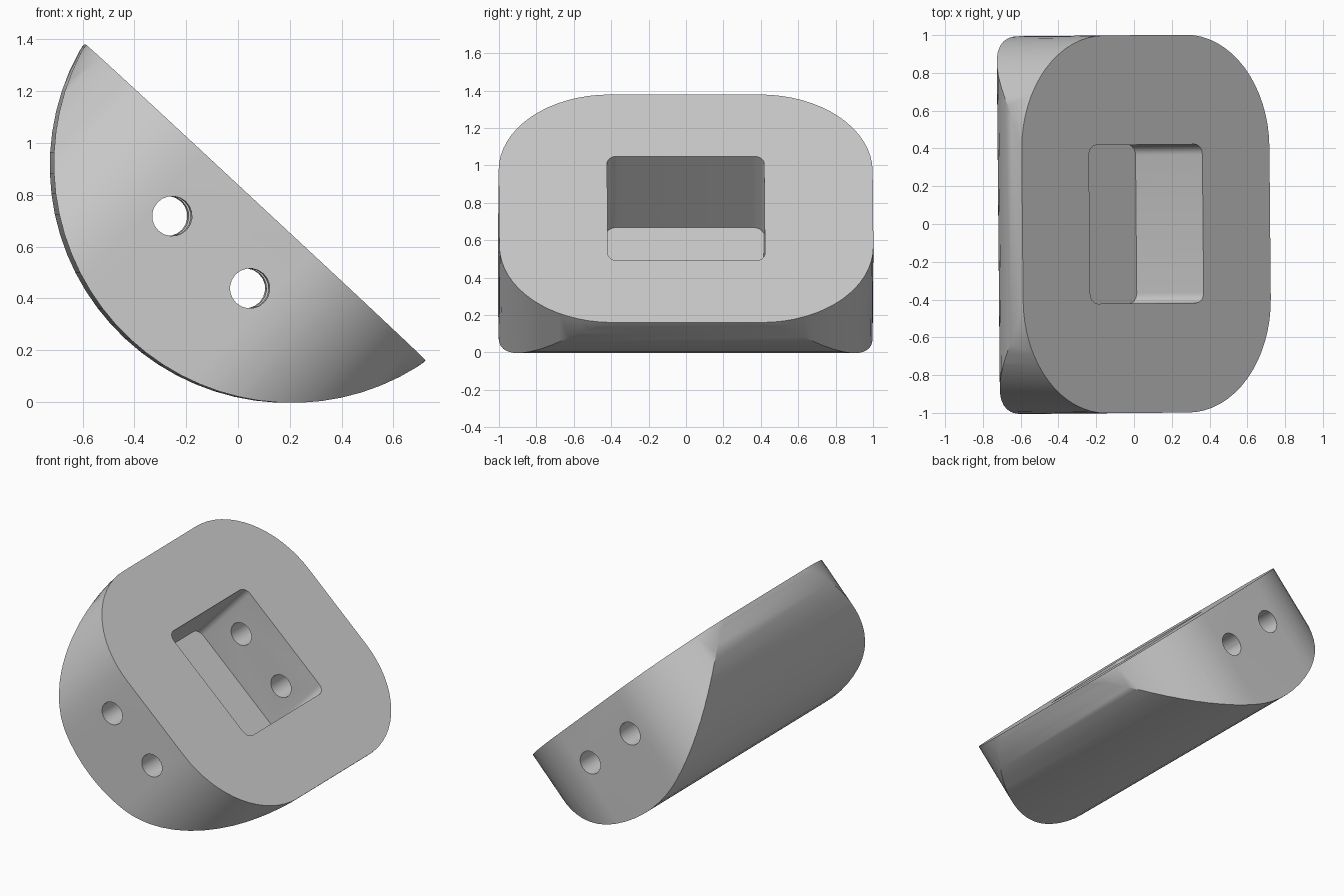
import bpy, bmesh, math

cube = bpy.data.objects.get("Cube")
if cube:
    bpy.data.objects.remove(cube, do_unlink=True)

grey = bpy.data.materials.new("plain grey")
grey.use_nodes = True
colour = (0.6, 0.6, 0.6, 1)
grey.diffuse_color = colour
grey.node_tree.nodes["Principled BSDF"].inputs["Base Color"].default_value = colour


def rounded_rect(half_x, half_y, radius, steps):
    points = []
    for k, (sx, sy) in enumerate([(1, 1), (-1, 1), (-1, -1), (1, -1)]):
        for i in range(steps + 1):
            a = math.pi / 2 * (k + i / steps)
            points.append((sx * (half_x - radius) + radius * math.cos(a),
                           sy * (half_y - radius) + radius * math.sin(a)))
    return points


def circle(cx, cy, radius, steps):
    return [(cx + radius * math.cos(math.tau * i / steps),
             cy + radius * math.sin(math.tau * i / steps)) for i in range(steps)]


def prism(name, outline, low, high, along_y=False):
    """Extrude an outline along local z, or along y when the outline is (x, z)."""
    bm = bmesh.new()
    place = (lambda a, b, c: (a, c, b)) if along_y else (lambda a, b, c: (a, b, c))
    face = bm.faces.new([bm.verts.new(place(a, b, low)) for a, b in outline])
    grown = bmesh.ops.extrude_face_region(bm, geom=[face])["geom"]
    bmesh.ops.translate(bm, vec=place(0, 0, high - low),
                        verts=[v for v in grown if isinstance(v, bmesh.types.BMVert)])
    bmesh.ops.recalc_face_normals(bm, faces=bm.faces)
    mesh = bpy.data.meshes.new(name)
    bm.to_mesh(mesh)
    bm.free()
    mesh.materials.append(grey)
    obj = bpy.data.objects.new(name, mesh)
    bpy.context.collection.objects.link(obj)
    return obj


def combine(target, cutter, operation):
    mod = target.modifiers.new(operation, "BOOLEAN")
    mod.object, mod.operation, mod.solver = cutter, operation, "EXACT"
    bpy.context.view_layer.objects.active = target
    bpy.ops.object.modifier_apply(modifier=mod.name)
    bpy.data.objects.remove(cutter, do_unlink=True)


# Body: rounded block trimmed by a round underside
body = prism("half_round_body", rounded_rect(0.895, 1, 0.6, 16), -0.9, 0)
combine(body, prism("round_underside", circle(0, 0.2, 0.92, 72), -1.2, 1.2, True), "INTERSECT")

# Pocket sunk into the flat face
combine(body, prism("pocket", rounded_rect(0.41, 0.42, 0.055, 6), -0.52, 0.2), "DIFFERENCE")

# Two cross holes through both side walls
for x in (-0.205, 0.205):
    combine(body, prism("cross_hole", circle(x, -0.262, 0.077, 20), -1.2, 1.2, True), "DIFFERENCE")

# Lean the flat face over to one side
body.location = (0.065, 0, 0.77)
body.rotation_euler = (0, math.radians(42.9), 0.009)

bpy.ops.object.select_all(action="DESELECT")
body.select_set(True)
bpy.context.view_layer.objects.active = body
bpy.ops.object.shade_smooth_by_angle(angle=math.radians(30))
